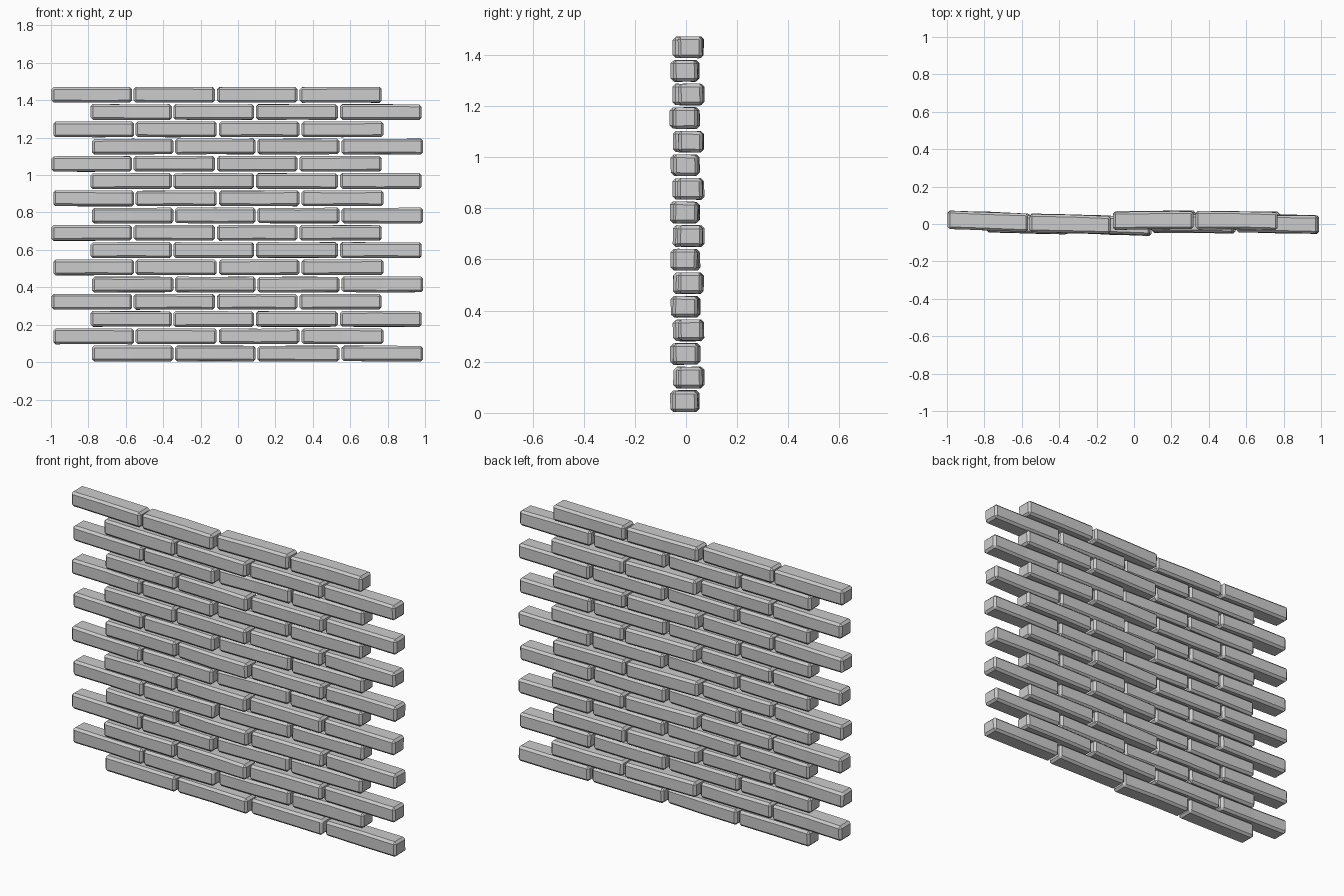
import bpy, bmesh, random
from mathutils import Vector

if "Cube" in bpy.data.objects:
    bpy.data.objects.remove(bpy.data.objects["Cube"])

random.seed(4)
PITCH, HEIGHT, DEPTH = 0.0922, 0.083, 0.096

# Brick ends per course type: x start, x end, y centre at start, y centre at end
EVEN = [(-0.78, -0.346, 0.006, -0.006), (-0.338, 0.094, 0.0, -0.014),
        (0.104, 0.542, 0.004, -0.002), (0.554, 0.99, 0.006, -0.003)]
ODD = [(-0.997, -0.566, 0.022, 0.006), (-0.558, -0.124, 0.005, -0.004),
       (-0.112, 0.318, 0.018, 0.022), (0.33, 0.768, 0.02, 0.017)]


def brick(name, x0, x1, y0, y1, z):
    """Slightly warped, chamfered brick with a kink in its middle."""
    j = lambda a: random.uniform(-a, a)
    bm = bmesh.new()
    rings = []
    for t in (0.0, 0.5, 1.0):
        x, y = x0 + (x1 - x0) * t, y0 + (y1 - y0) * t + j(0.002)
        rings.append([bm.verts.new(Vector((x, y + sy * DEPTH / 2 + j(0.002),
                                           z + sz * HEIGHT / 2 + j(0.0015))))
                      for sy, sz in ((-1, -1), (1, -1), (1, 1), (-1, 1))])
    for a, b in zip(rings, rings[1:]):
        for i in range(4):
            k = (i + 1) % 4
            bm.faces.new((a[i], a[k], b[k], b[i]))
    bm.faces.new(rings[0])
    bm.faces.new(rings[-1][::-1])
    bmesh.ops.recalc_face_normals(bm, faces=bm.faces)
    sharp = [e for e in bm.edges if e.calc_face_angle(0) > 0.8]
    bmesh.ops.bevel(bm, geom=sharp, offset=0.012, segments=1,
                    affect='EDGES', profile=0.5)
    mesh = bpy.data.meshes.new(name)
    bm.to_mesh(mesh)
    bm.free()
    obj = bpy.data.objects.new(name, mesh)
    bpy.context.collection.objects.link(obj)


# Sixteen courses in running bond; every other pair is nudged sideways
for row in range(16):
    pattern = ODD if row % 2 else EVEN
    shift = {1: 0.010, 2: -0.008}.get(row % 4, 0.0)
    for n, (x0, x1, y0, y1) in enumerate(pattern):
        brick(f"brick_row{row + 1}_{n + 1}", x0 + shift, x1 + shift,
              y0, y1, 0.046 + row * PITCH)
